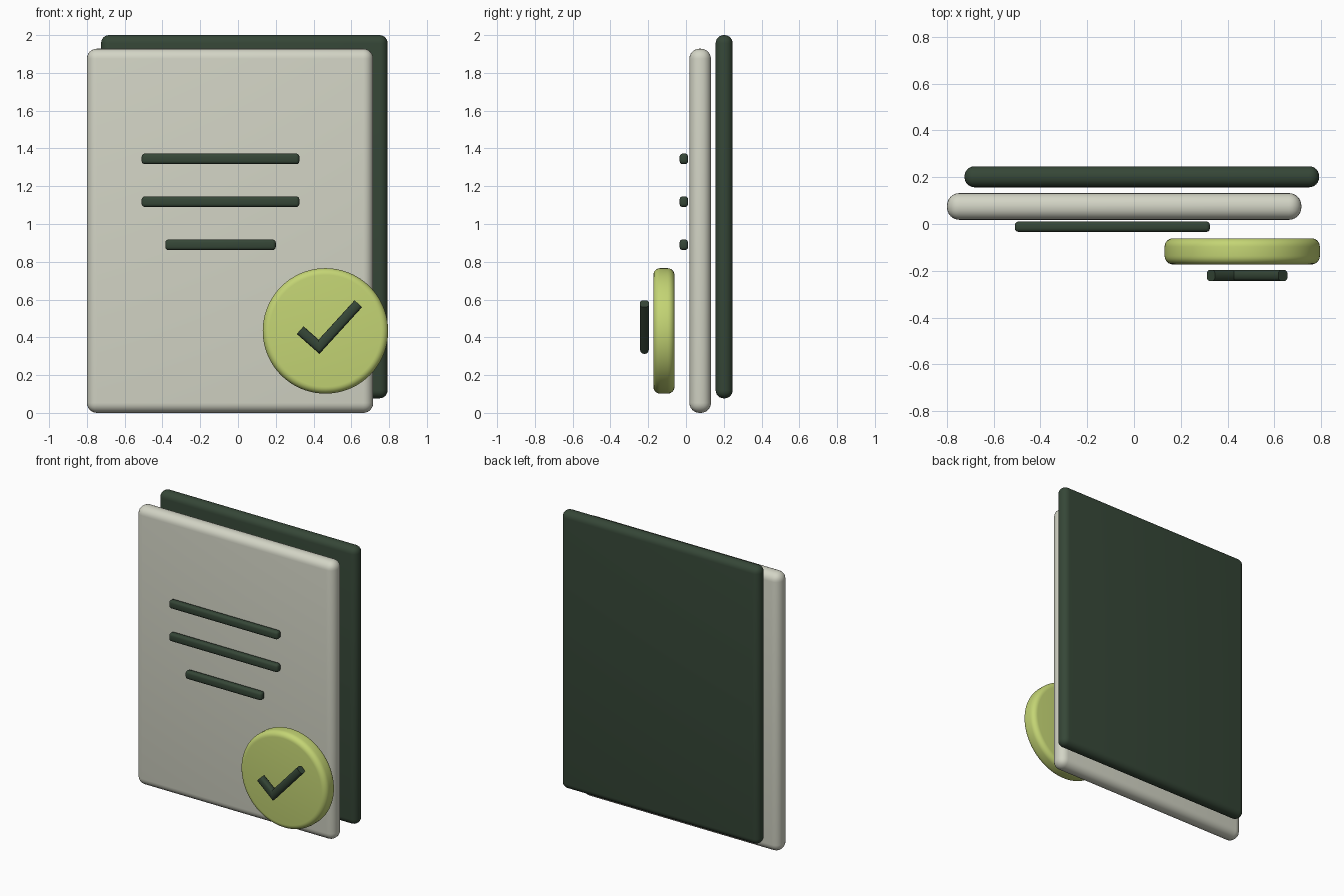
import bpy, bmesh, math
from mathutils import Vector

if "Cube" in bpy.data.objects:
    bpy.data.objects.remove(bpy.data.objects["Cube"])


def material(name, rgb):
    m = bpy.data.materials.new(name)
    m.diffuse_color = (*rgb, 1)
    m.use_nodes = True
    m.node_tree.nodes["Principled BSDF"].inputs["Base Color"].default_value = m.diffuse_color
    return m


cream = material("warm_grey", (0.65, 0.66, 0.56))
green = material("dark_green", (0.036, 0.062, 0.038))
lime = material("lime", (0.55, 0.66, 0.175))


def finish(obj, mat, bevel=0, segments=6):
    obj.data.materials.append(mat)
    bpy.ops.object.select_all(action='DESELECT')
    obj.select_set(True)
    bpy.context.view_layer.objects.active = obj
    if bevel:
        mod = obj.modifiers.new("round_edges", 'BEVEL')
        mod.width, mod.segments = bevel, segments
        mod.limit_method, mod.angle_limit = 'ANGLE', math.radians(40)
        bpy.ops.object.modifier_apply(modifier=mod.name)
    bpy.ops.object.shade_smooth_by_angle(angle=math.radians(35))


def slab(name, x, y, z, mat, bevel, segments=6):
    """Rounded box spanning the given x, y and z ranges."""
    bpy.ops.mesh.primitive_cube_add(size=1, location=[(a + b) / 2 for a, b in (x, y, z)])
    obj = bpy.context.object
    obj.name = name
    obj.scale = [b - a for a, b in (x, y, z)]
    bpy.ops.object.transform_apply(location=False, rotation=False, scale=True)
    finish(obj, mat, bevel, segments)


# Page and the backing sheet behind it
slab("page", (-0.80, 0.716), (0.018, 0.132), (0.0, 1.928), cream, 0.053)
slab("back_sheet", (-0.725, 0.792), (0.157, 0.247), (0.077, 2.0), green, 0.043)

# Text lines
for i, (x0, x1, z) in enumerate([(-0.51, 0.325, 1.345), (-0.51, 0.325, 1.118), (-0.385, 0.20, 0.89)]):
    slab(f"text_line_{i + 1}", (x0, x1), (-0.034, 0.011), (z - 0.028, z + 0.028), green, 0.016, 3)

# Round badge
bpy.ops.mesh.primitive_cylinder_add(vertices=96, radius=0.332, depth=0.112,
                                    location=(0.463, -0.117, 0.434), rotation=(math.pi / 2, 0, 0))
badge = bpy.context.object
badge.name = "badge"
finish(badge, lime, 0.036, 6)

# Check mark: rounded section swept along a bent path with a mitred corner
path = [Vector(p) for p in ((0.329, 0.438), (0.429, 0.350), (0.637, 0.578))]
y_mid, half_w, half_d, sides = -0.220, 0.027, 0.024, 16
first = (path[1] - path[0]).normalized()
second = (path[2] - path[1]).normalized()
n1, n2 = Vector((-first.y, first.x)), Vector((-second.y, second.x))
mitre = (n1 + n2) / (1 + n1.dot(n2))


def squircle(v):
    return math.copysign(abs(v) ** 0.7, v)


bm = bmesh.new()
rings = []
for p, n in zip(path, (n1, mitre, n2)):
    ring = []
    for k in range(sides):
        a = 2 * math.pi * k / sides
        q = p + n * half_w * squircle(math.cos(a))
        ring.append(bm.verts.new((q.x, y_mid + half_d * squircle(math.sin(a)), q.y)))
    rings.append(ring)
for r, s in zip(rings, rings[1:]):
    for k in range(sides):
        j = (k + 1) % sides
        bm.faces.new((r[k], r[j], s[j], s[k]))
bm.faces.new(rings[0])
bm.faces.new(rings[-1])
bmesh.ops.recalc_face_normals(bm, faces=bm.faces)
mesh = bpy.data.meshes.new("check_mark")
bm.to_mesh(mesh)
bm.free()
check = bpy.data.objects.new("check_mark", mesh)
bpy.context.collection.objects.link(check)
finish(check, green)
